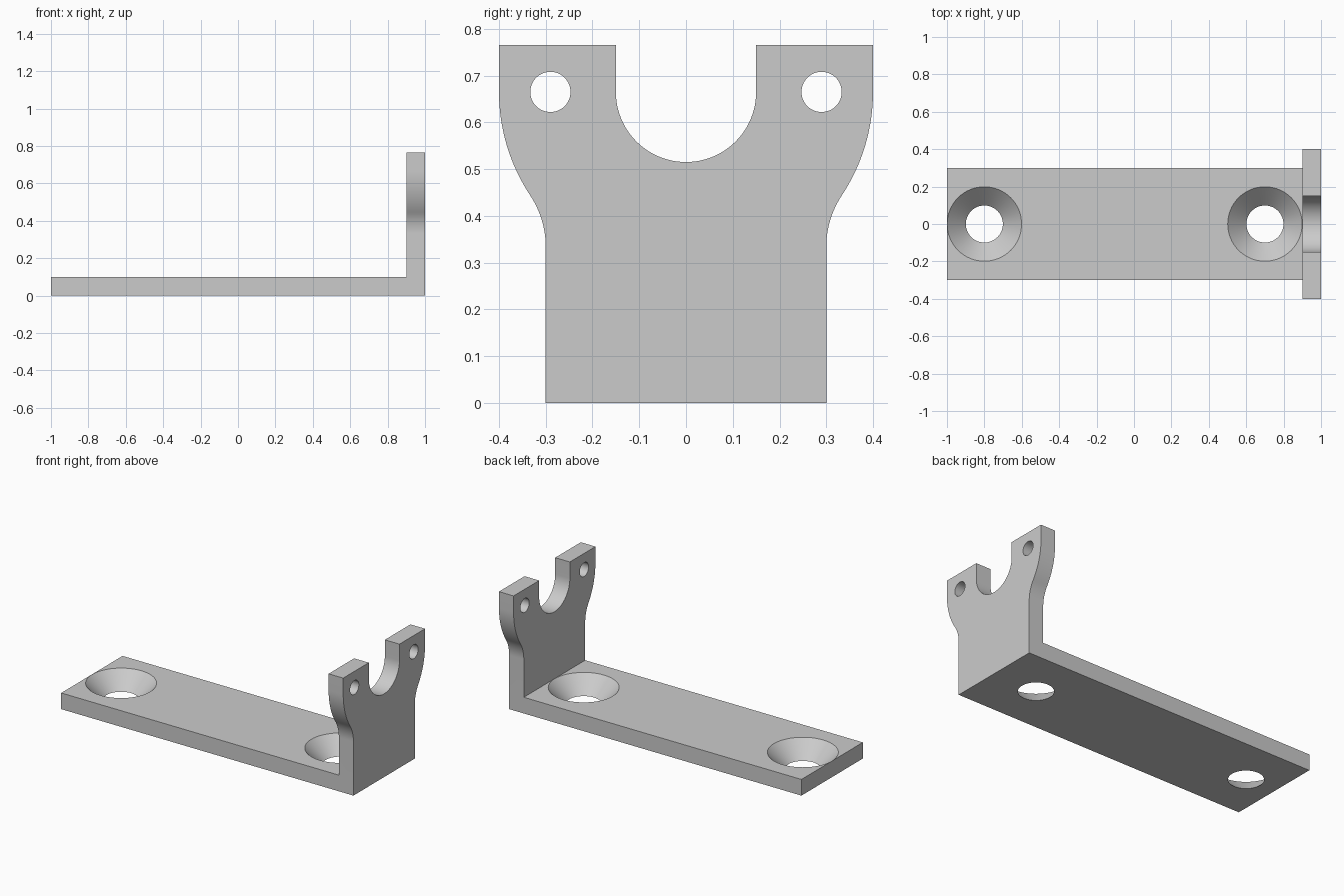
import bpy, bmesh
from math import cos, sin, pi, sqrt, atan2, radians
from mathutils import Matrix

cube = bpy.data.objects.get("Cube")
if cube:
    bpy.data.objects.remove(cube, do_unlink=True)

THICK = 0.1        # plate and upright thickness
HALF = 0.3         # half width of the base
HEIGHT = 0.765
HUB_Z = 0.665      # centre of notch, flare and ear holes
FLARE = 0.4
NOTCH = 0.15
FILLET = 0.2
EAR_Y = 0.29


def make_object(name, bm):
    bmesh.ops.recalc_face_normals(bm, faces=bm.faces)
    mesh = bpy.data.meshes.new(name)
    bm.to_mesh(mesh)
    bm.free()
    obj = bpy.data.objects.new(name, mesh)
    bpy.context.collection.objects.link(obj)
    return obj


def arc(cy, cz, r, start, end, steps):
    angles = [start + (end - start) * i / steps for i in range(steps + 1)]
    return [(cy + r * cos(a), cz + r * sin(a)) for a in angles]


def cone(name, matrix, r1, r2, depth, segments=64):
    bm = bmesh.new()
    bmesh.ops.create_cone(bm, cap_ends=True, segments=segments, radius1=r1,
                          radius2=r2, depth=depth, matrix=matrix)
    return make_object(name, bm)


# Half outline of the upright: base side, fillet, flare, ear, notch
fillet_y = HALF + FILLET
drop = sqrt((FLARE + FILLET) ** 2 - fillet_y ** 2)
turn = atan2(drop, fillet_y)
half = [(HALF, 0)]
half += arc(fillet_y, HUB_Z - drop, FILLET, pi, pi - turn, 12)
half += arc(0, HUB_Z, FLARE, -turn, 0, 16)[1:]
half += [(FLARE, HEIGHT), (NOTCH, HEIGHT)]
half += arc(0, HUB_Z, NOTCH, 0, -pi / 2, 24)
outline = half + [(-y, z) for y, z in reversed(half[:-1])]

# Extrude the outline along the whole length
bm = bmesh.new()
face = bm.faces.new([bm.verts.new((-1, y, z)) for y, z in outline])
side = bmesh.ops.extrude_face_region(bm, geom=[face])
verts = [g for g in side["geom"] if isinstance(g, bmesh.types.BMVert)]
bmesh.ops.translate(bm, verts=verts, vec=(2, 0, 0))
bracket = make_object("angle_bracket", bm)

# Space above the base plate
bm = bmesh.new()
bmesh.ops.create_cube(bm, size=1, matrix=Matrix.Translation((-0.1, 0, 0.6))
                      @ Matrix.Diagonal((2, 1, 1, 1)))
cutters = [make_object("plate_clearance", bm)]

# Countersunk holes in the base, kept just clear of the end and the upright
for x in (-0.8, 0.7):
    low, high = -0.02, THICK + 0.0005
    place = Matrix.Translation((x, 0, (low + high) / 2))
    cutters.append(cone("countersink", place, 0.099 + low, 0.099 + high, high - low))

# Ear holes through the upright
for y in (-EAR_Y, EAR_Y):
    place = Matrix.Translation((0.95, y, HUB_Z)) @ Matrix.Rotation(pi / 2, 4, "Y")
    cutters.append(cone("ear_hole", place, 0.043, 0.043, 0.3, 48))

# Cut everything away and discard the cutters
bpy.ops.object.select_all(action="DESELECT")
bpy.context.view_layer.objects.active = bracket
bracket.select_set(True)
for cutter in cutters:
    cutter.hide_render = True
    mod = bracket.modifiers.new(cutter.name, "BOOLEAN")
    mod.operation = "DIFFERENCE"
    mod.solver = "EXACT"
    mod.object = cutter
    bpy.ops.object.modifier_apply(modifier=mod.name)
    bpy.data.objects.remove(cutter, do_unlink=True)

bpy.ops.object.shade_smooth_by_angle(angle=radians(30))
